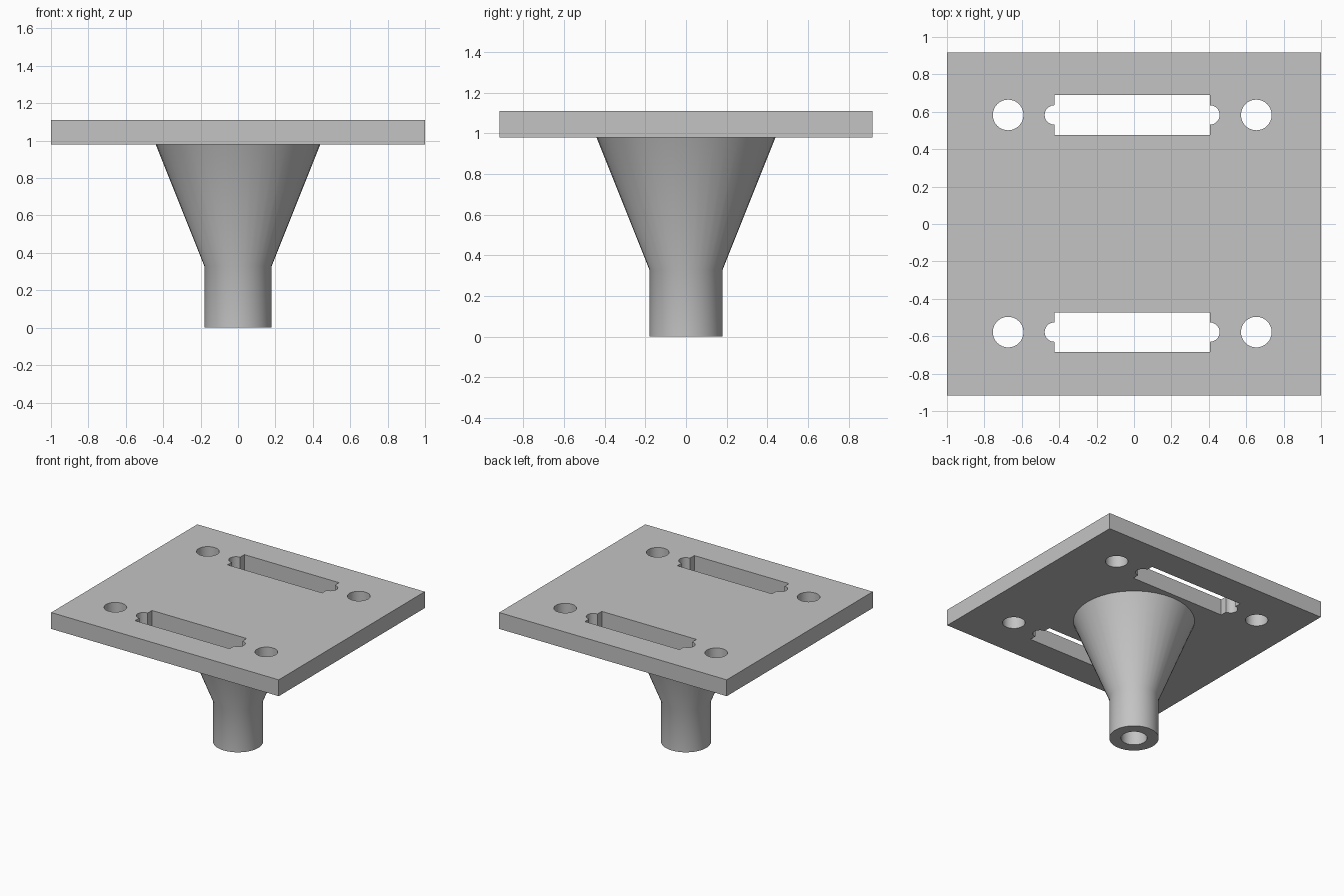
import bpy, bmesh, math

cube = bpy.data.objects.get("Cube")
if cube:
    bpy.data.objects.remove(cube, do_unlink=True)

grey = bpy.data.materials.new("plain grey")
grey.use_nodes = True
COLOUR = (0.55, 0.55, 0.55, 1)
grey.diffuse_color = COLOUR
grey.node_tree.nodes["Principled BSDF"].inputs["Base Color"].default_value = COLOUR

Z_BOTTOM, Z_TOP = 0.98, 1.11


def finish(bm, name):
    bmesh.ops.recalc_face_normals(bm, faces=bm.faces[:])
    mesh = bpy.data.meshes.new(name)
    bm.to_mesh(mesh)
    bm.free()
    mesh.materials.append(grey)
    obj = bpy.data.objects.new(name, mesh)
    bpy.context.collection.objects.link(obj)
    bpy.ops.object.select_all(action="DESELECT")
    obj.select_set(True)
    bpy.context.view_layer.objects.active = obj
    bpy.ops.object.shade_smooth_by_angle(angle=math.radians(30))
    return obj


def arc(cx, cy, r, start, end, steps):
    angles = [math.radians(start + (end - start) * i / steps) for i in range(steps + 1)]
    return [(cx + r * math.cos(a), cy + r * math.sin(a)) for a in angles]


def slot(cx, cy, half_x, half_y, r):
    """Rectangular slot with a rounded lobe at each end."""
    right, left = cx + half_x, cx - half_x
    return ([(right, cy - half_y)] + arc(right, cy, r, -90, 90, 10)
            + [(right, cy + half_y), (left, cy + half_y)]
            + arc(left, cy, r, 90, 270, 10) + [(left, cy - half_y)])


# Plate outline with two slots and four round holes, filled and extruded
outlines = [[(-1, -0.917), (1, -0.917), (1, 0.917), (-1, 0.917)]]
for y in (-0.578, 0.583):
    outlines.append(slot(-0.01, y, 0.416, 0.106, 0.052))
    for x in (-0.673, 0.654):
        outlines.append(arc(x, y, 0.082, 0, 360, 32)[:-1])

bm = bmesh.new()
for points in outlines:
    verts = [bm.verts.new((x, y, Z_BOTTOM)) for x, y in points]
    for a, b in zip(verts, verts[1:] + verts[:1]):
        bm.edges.new((a, b))
bmesh.ops.triangle_fill(bm, edges=bm.edges[:], use_beauty=True, normal=(0, 0, 1))
extruded = bmesh.ops.extrude_face_region(bm, geom=bm.faces[:], use_keep_orig=True)
top = [v for v in extruded["geom"] if isinstance(v, bmesh.types.BMVert)]
bmesh.ops.translate(bm, verts=top, vec=(0, 0, Z_TOP - Z_BOTTOM))
finish(bm, "mounting_plate")

# Flared stem with a blind bore in its foot
SIDES = 40
profile = [(0.44, Z_BOTTOM), (0.18, 0.33), (0.18, 0), (0.095, 0), (0.095, 0.33)]
bm = bmesh.new()
rings = [[bm.verts.new((x, y, z)) for x, y in arc(0, 0, r, 0, 360, SIDES)[:-1]]
         for r, z in profile]
for lower, upper in zip(rings, rings[1:]):
    for i in range(SIDES):
        j = (i + 1) % SIDES
        bm.faces.new((lower[i], lower[j], upper[j], upper[i]))
bm.faces.new(rings[0])
bm.faces.new(rings[-1])
finish(bm, "flared_stem")
